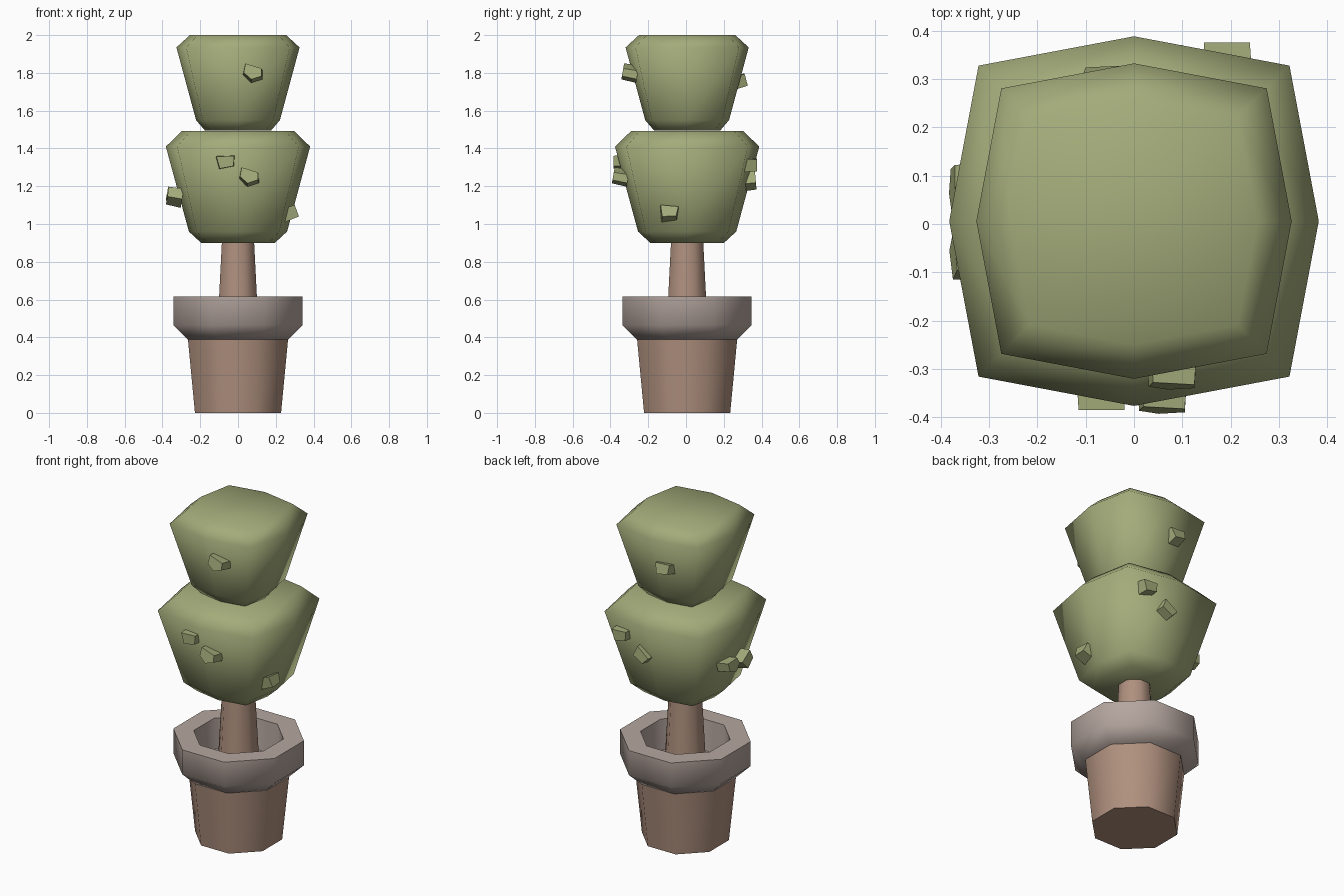
import bpy
import bmesh
from math import cos, sin, pi, radians
from mathutils import Vector, Matrix

cube = bpy.data.objects.get("Cube")
if cube:
    bpy.data.objects.remove(cube, do_unlink=True)

CENTRE_Y = 0.006


def material(name, rgb):
    m = bpy.data.materials.new(name)
    m.use_nodes = True
    m.diffuse_color = (*rgb, 1)
    m.node_tree.nodes["Principled BSDF"].inputs["Base Color"].default_value = (*rgb, 1)
    return m


GREEN = material("leaf green", (0.37, 0.41, 0.195))
CLAY = material("clay brown", (0.43, 0.28, 0.21))
STONE = material("rim grey", (0.46, 0.38, 0.345))

# Unit outlines: an octagon with flats on the axes, and a squarish one with points on them
OCTAGON = [Vector((cos(a), sin(a))) / cos(pi / 8)
           for a in [pi / 8 + i * pi / 4 for i in range(8)]]
SQUARISH = [Vector((cos(i * pi / 4), sin(i * pi / 4))) * (1.19 if i % 2 else 1)
            for i in range(8)]


def finish(name, bm, mat):
    bmesh.ops.recalc_face_normals(bm, faces=bm.faces[:])
    mesh = bpy.data.meshes.new(name)
    bm.to_mesh(mesh)
    bm.free()
    mesh.materials.append(mat)
    obj = bpy.data.objects.new(name, mesh)
    bpy.context.collection.objects.link(obj)
    return obj


def loft(name, outline, profile, mat, sharp_angle):
    """Stack scaled copies of an outline along (radius, height) pairs and cap both ends."""
    bm = bmesh.new()
    rings = [[bm.verts.new((p.x * r, p.y * r + CENTRE_Y, z)) for p in outline]
             for r, z in profile]
    n = len(outline)
    for low, high in zip(rings, rings[1:]):
        for i in range(n):
            j = (i + 1) % n
            bm.faces.new((low[i], low[j], high[j], high[i]))
    bm.faces.new(rings[0][::-1])
    bm.faces.new(rings[-1])
    obj = finish(name, bm, mat)
    bpy.ops.object.select_all(action="DESELECT")
    obj.select_set(True)
    bpy.context.view_layer.objects.active = obj
    bpy.ops.object.shade_smooth_by_angle(angle=radians(sharp_angle))
    return obj


# Pot, rim with a hollow, and trunk
loft("pot_body", OCTAGON, [(0.228, 0), (0.266, 0.4)], CLAY, 60)
loft("pot_rim", OCTAGON,
     [(0.266, 0.388), (0.342, 0.465), (0.342, 0.615), (0.235, 0.615), (0.225, 0.43)],
     STONE, 60)
loft("trunk", OCTAGON, [(0.11, 0.42), (0.083, 0.95)], CLAY, 60)

# Two clipped bushes
loft("lower_bush", SQUARISH,
     [(0.195, 0.9), (0.26, 0.96), (0.382, 1.41), (0.297, 1.492)], GREEN, 180)
loft("upper_bush", SQUARISH,
     [(0.175, 1.495), (0.222, 1.55), (0.326, 1.935), (0.255, 2.0)], GREEN, 180)

# Stray leaves: small tapered chunks that poke out of the bushes
PENTAGON = [(-0.045, 0.045), (-0.055, -0.01), (-0.01, -0.05), (0.05, -0.03), (0.05, 0.015)]
WEDGE = [(-0.055, 0.035), (-0.035, -0.035), (0.045, -0.02), (0.05, 0.04)]


def leaf(name, outline, location, facing, roll=0, pitch=0):
    out = {"front": Vector((0, -1, 0)), "back": Vector((0, 1, 0)),
           "left": Vector((1, 0, 0)), "right": Vector((-1, 0, 0))}[facing]
    up = Vector((0, 0, 1))
    side = up.cross(out)
    turn = Matrix.Rotation(radians(-pitch), 3, side) @ Matrix.Rotation(radians(roll), 3, out)
    bm = bmesh.new()
    ends = [[bm.verts.new(Vector(location) + turn @ (side * u * s + up * v * s + out * w))
             for u, v in outline] for w, s in ((-0.05, 1), (0.03, 0.9))]
    n = len(outline)
    for i in range(n):
        j = (i + 1) % n
        bm.faces.new((ends[0][i], ends[0][j], ends[1][j], ends[1][i]))
    bm.faces.new(ends[0])
    bm.faces.new(ends[1])
    finish(name, bm, GREEN)


leaf("upper_front_leaf", PENTAGON, (0.08, -0.305, 1.805), "front", 0, 10)
leaf("lower_front_leaf", PENTAGON, (0.06, -0.355, 1.255), "front", 0, 10)
leaf("lower_front_wedge", WEDGE, (-0.065, -0.355, 1.325), "front")
leaf("left_wedge", WEDGE, (0.285, -0.09, 1.055), "left", -8, 20)
leaf("right_leaf", PENTAGON, (-0.345, 0.07, 1.165), "right", 20, 10)
leaf("right_wedge", WEDGE, (-0.345, -0.07, 1.14), "right", 25, 10)
leaf("upper_back_wedge", WEDGE, (-0.06, 0.29, 1.755), "back", 0, 15)
leaf("lower_back_wedge", WEDGE, (0.19, 0.345, 1.31), "back")
leaf("lower_back_leaf", WEDGE, (0.055, 0.34, 1.22), "back", -40, 5)
